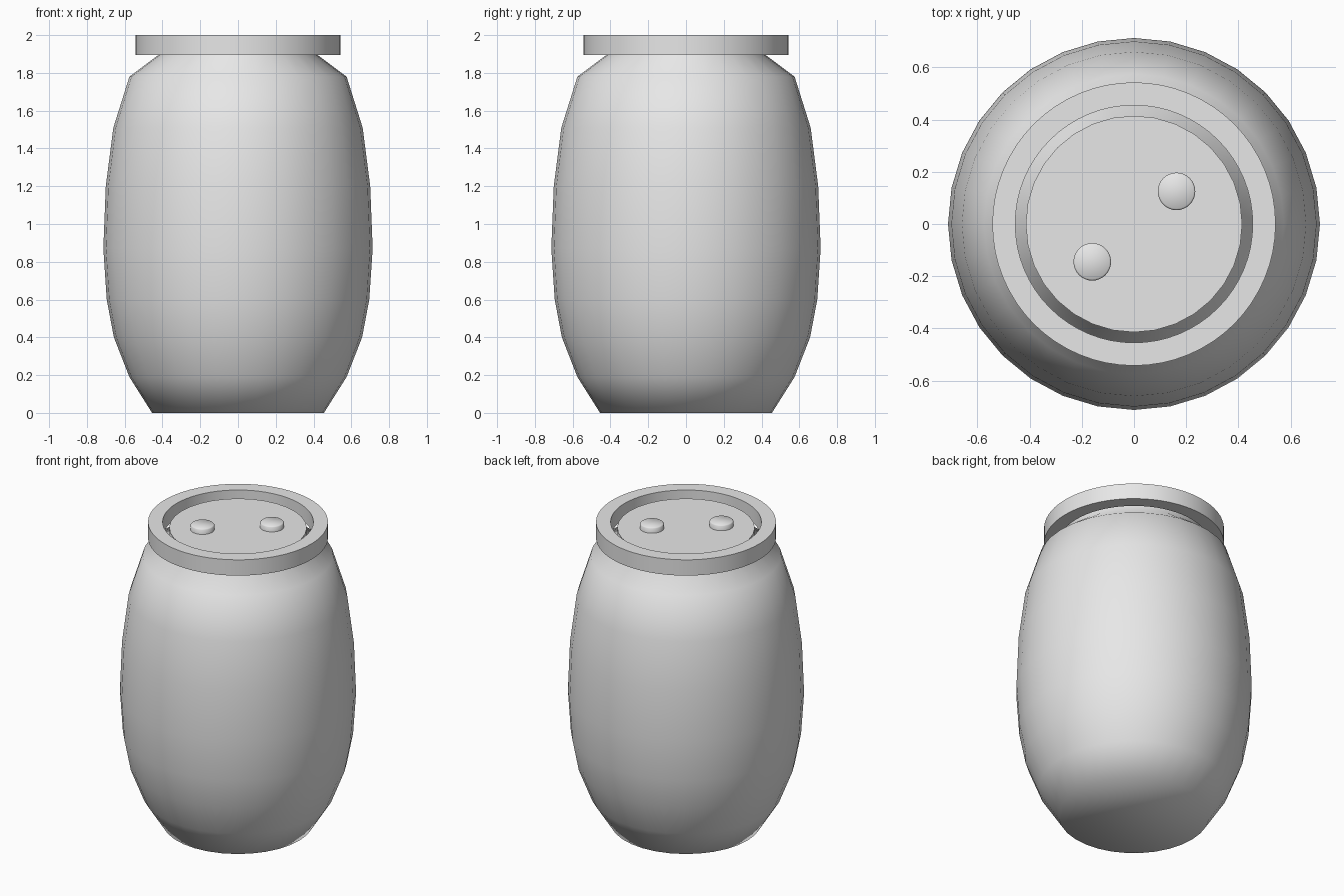
import bpy
import bmesh
import math

cube = bpy.data.objects.get("Cube")
if cube:
    bpy.data.objects.remove(cube, do_unlink=True)

grey = bpy.data.materials.new("plain_grey")
grey.use_nodes = True
colour = (0.8, 0.8, 0.8, 1)
grey.diffuse_color = colour
grey.node_tree.nodes["Principled BSDF"].inputs["Base Color"].default_value = colour


def lathe(name, profile, sides, closed=False, centre=(0, 0), sharp=40):
    """Revolve (radius, height) points; cap the ends, or close the loop."""
    bm = bmesh.new()
    rings = []
    for r, z in profile:
        angles = [math.tau * i / sides for i in range(sides)]
        rings.append([bm.verts.new((r * math.cos(a), r * math.sin(a), z)) for a in angles])
    pairs = list(zip(rings, rings[1:]))
    if closed:
        pairs.append((rings[-1], rings[0]))
    else:
        bm.faces.new(rings[0][::-1])
        bm.faces.new(rings[-1])
    for low, high in pairs:
        for i in range(sides):
            j = (i + 1) % sides
            bm.faces.new((low[i], low[j], high[j], high[i]))
    bmesh.ops.recalc_face_normals(bm, faces=bm.faces)
    mesh = bpy.data.meshes.new(name)
    bm.to_mesh(mesh)
    bm.free()
    mesh.materials.append(grey)
    obj = bpy.data.objects.new(name, mesh)
    obj.location = (centre[0], centre[1], 0)
    bpy.context.collection.objects.link(obj)
    bpy.ops.object.select_all(action="DESELECT")
    obj.select_set(True)
    bpy.context.view_layer.objects.active = obj
    bpy.ops.object.shade_smooth_by_angle(angle=math.radians(sharp))
    return obj


# Bulging body with a short neck and flat lid
body = [(0.455, 0), (0.575, 0.19), (0.657, 0.40), (0.695, 0.60), (0.713, 0.87),
        (0.70, 1.20), (0.66, 1.51), (0.575, 1.78), (0.415, 1.90), (0.415, 1.962)]
lathe("barrel_body", body, 32, sharp=60)

# Collar around the neck
collar = [(0.455, 1.895), (0.543, 1.895), (0.543, 2), (0.455, 2)]
lathe("collar_ring", collar, 64, closed=True)

# Two bung caps on the lid
for name, spot in (("back_bung", (0.163, 0.125)), ("front_bung", (-0.16, -0.145))):
    lathe(name, [(0.072, 1.95), (0.072, 1.992), (0.066, 1.998)], 32, centre=spot, sharp=50)
